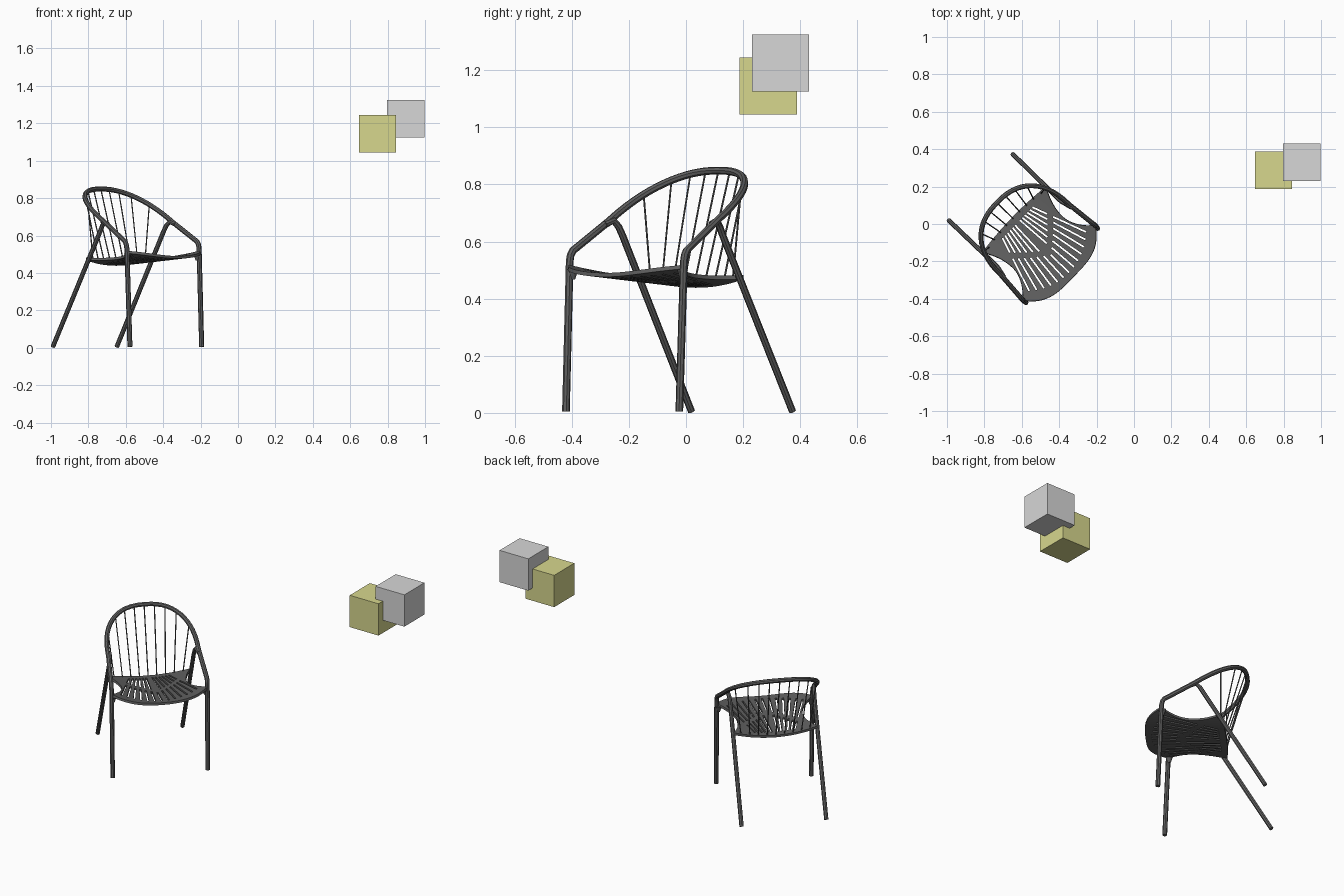
import bpy, bmesh
from math import sin, cos, asin, radians, pi, copysign
from mathutils import Matrix, Vector

cube = bpy.data.objects.get("Cube")
if cube:
    bpy.data.objects.remove(cube, do_unlink=True)

# Chair space: front faces -y, origin between the front feet
PLACE = Matrix.Translation((-0.386, -0.222, 0)) @ Matrix.Rotation(radians(46), 4, 'Z')


def material(name, color):
    m = bpy.data.materials.new(name)
    m.use_nodes = True
    m.diffuse_color = (*color, 1)
    m.node_tree.nodes["Principled BSDF"].inputs["Base Color"].default_value = (*color, 1)
    return m


CHARCOAL = material("charcoal", (0.115, 0.115, 0.115))
GREY = material("light_grey", (0.68, 0.68, 0.68))
OLIVE = material("olive", (0.68, 0.68, 0.27))


def link(name, data):
    ob = bpy.data.objects.new(name, data)
    bpy.context.collection.objects.link(ob)
    return ob


def bake(ob):
    """Replace an object by a plain mesh with its modifiers applied."""
    bpy.context.view_layer.update()
    deps = bpy.context.evaluated_depsgraph_get()
    mesh = bpy.data.meshes.new_from_object(ob.evaluated_get(deps))
    name = ob.name
    bpy.data.objects.remove(ob, do_unlink=True)
    return link(name, mesh)


def finish(ob, mat, smooth=True, matrix=PLACE):
    ob.data.transform(matrix)
    ob.data.materials.clear()
    ob.data.materials.append(mat)
    if smooth:
        bpy.ops.object.select_all(action='DESELECT')
        bpy.context.view_layer.objects.active = ob
        ob.select_set(True)
        bpy.ops.object.shade_smooth_by_angle(angle=radians(40))


def tube(name, points, radius, sides=2):
    cu = bpy.data.curves.new(name, 'CURVE')
    cu.dimensions = '3D'
    cu.bevel_depth = radius
    cu.bevel_resolution = sides
    cu.use_fill_caps = True
    sp = cu.splines.new('POLY')
    sp.points.add(len(points) - 1)
    for p, co in zip(sp.points, points):
        p.co = (*co, 1)
    finish(bake(link(name, cu)), CHARCOAL)


def mirrored(points):
    return [(-x, y, z) for x, y, z in points]


# Hoop: tilted, slightly squared half ellipse that runs down into both front legs
FULL = 0.84


def hoop(a):
    x = copysign(0.262 * abs(sin(a)) ** FULL, a)
    y = 0.2 + 0.283 * max(cos(a), 0) ** FULL
    return (x, y, 0.563 + 0.63 * (y - 0.03))


front_leg = [(0.276, 0, 0.005), (0.278, 0.021, 0.53), (0.278, 0.026, 0.553),
             (0.277, 0.036, 0.568), (0.275, 0.055, 0.58)]
arc = [hoop(pi / 2 - pi * i / 28) for i in range(29)]
tube("front_legs_and_back_hoop", front_leg + arc + mirrored(front_leg)[::-1], 0.0135)

# Back legs, bent at the top into the hoop
back_leg = [(0.246, 0.602, 0.005), (0.244, 0.252, 0.622), (0.246, 0.234, 0.653),
            (0.251, 0.214, 0.673), (0.259, 0.18, 0.66)]
tube("back_leg_left", back_leg, 0.0125)
tube("back_leg_right", mirrored(back_leg), 0.0125)


# Seat: dished sheet with waisted sides and a bowed front edge
def seat_z(x, y):
    return 0.483 - 0.03 * y / 0.36 + 0.035 * (x / 0.27) ** 2


def seat_point(s, t):
    if t < 0.48:
        half = 0.19 + 0.088 * (1 - t / 0.48) ** 2
    else:
        half = 0.19 + 0.055 * ((t - 0.48) / 0.52) ** 2
    front = -0.087 + 0.107 * abs(s) ** 3.6
    back = 0.37 - 0.015 * s * s
    x, y = s * half, front + (back - front) * t
    return (x, y, seat_z(x, y))


bm = bmesh.new()
N, R = 24, 20
grid = [[bm.verts.new(seat_point(2 * i / N - 1, j / R)) for j in range(R + 1)]
        for i in range(N + 1)]
for i in range(N):
    for j in range(R):
        bm.faces.new((grid[i][j], grid[i + 1][j], grid[i + 1][j + 1], grid[i][j + 1]))
mesh = bpy.data.meshes.new("seat")
bm.to_mesh(mesh)
bm.free()
seat = link("seat", mesh)
sheet = seat.modifiers.new("thickness", 'SOLIDIFY')
sheet.thickness = 0.014
sheet.offset = -1

# Slots: fan of narrow cuts, broken by a V-shaped bar
FAN_Y = 0.66
bm = bmesh.new()


def slot(angle, y0, y1):
    direction = Vector((sin(angle), -cos(angle), 0))
    near, far = [(FAN_Y - y) / cos(angle) for y in (y1, y0)]
    centre = Vector((0, FAN_Y, 0.48)) + direction * (near + far) / 2
    m = (Matrix.Translation(centre) @ Matrix.Rotation(angle, 4, 'Z')
         @ Matrix.Diagonal((0.0095, far - near, 0.3, 1)))
    bmesh.ops.create_cube(bm, size=1, matrix=m)


for k in range(-6, 7):
    a = radians(3.2 * k)
    slope = abs(sin(a))
    bar = 0.1 + 0.4 * slope
    slot(a, -0.055 + 0.8 * slope ** 2, bar - 0.017)
    if k:
        slot(a, bar + 0.017, 0.33)
mesh = bpy.data.meshes.new("slot_cutter")
bm.to_mesh(mesh)
bm.free()
cutter = link("slot_cutter", mesh)
cutter.hide_render = True
cut = seat.modifiers.new("slots", 'BOOLEAN')
cut.operation = 'DIFFERENCE'
cut.solver = 'EXACT'
cut.object = cutter
seat = bake(seat)
bpy.data.objects.remove(cutter, do_unlink=True)
finish(seat, CHARCOAL)

# Flared brackets joining the seat corners to the front legs
for side, name in ((1, "seat_bracket_left"), (-1, "seat_bracket_right")):
    bm = bmesh.new()
    bmesh.ops.create_cone(bm, cap_ends=True, segments=12, radius1=0.008, radius2=0.02,
                          depth=0.036, matrix=Matrix.Translation((side * 0.267, 0.026, 0.485)))
    mesh = bpy.data.meshes.new(name)
    bm.to_mesh(mesh)
    bm.free()
    finish(link(name, mesh), CHARCOAL)

# Spindles from the seat's back edge, fanning out evenly to the hoop
for i in range(9):
    s = i / 4 - 1
    x, y = 0.2 * s, 0.36 - 0.012 * s * s
    top = copysign(asin((0.9 * abs(s)) ** (1 / FULL)), s)
    tube(f"spindle_{i + 1}", [(x, y, seat_z(x, y) - 0.008), hoop(top)], 0.0034, 1)

# Two floating blocks
for name, centre, mat in (("grey_block", (0.896, 0.331, 1.225), GREY),
                          ("olive_block", (0.746, 0.288, 1.145), OLIVE)):
    bm = bmesh.new()
    bmesh.ops.create_cube(bm, size=0.2)
    mesh = bpy.data.meshes.new(name)
    bm.to_mesh(mesh)
    bm.free()
    finish(link(name, mesh), mat, False, Matrix.Translation(centre))
